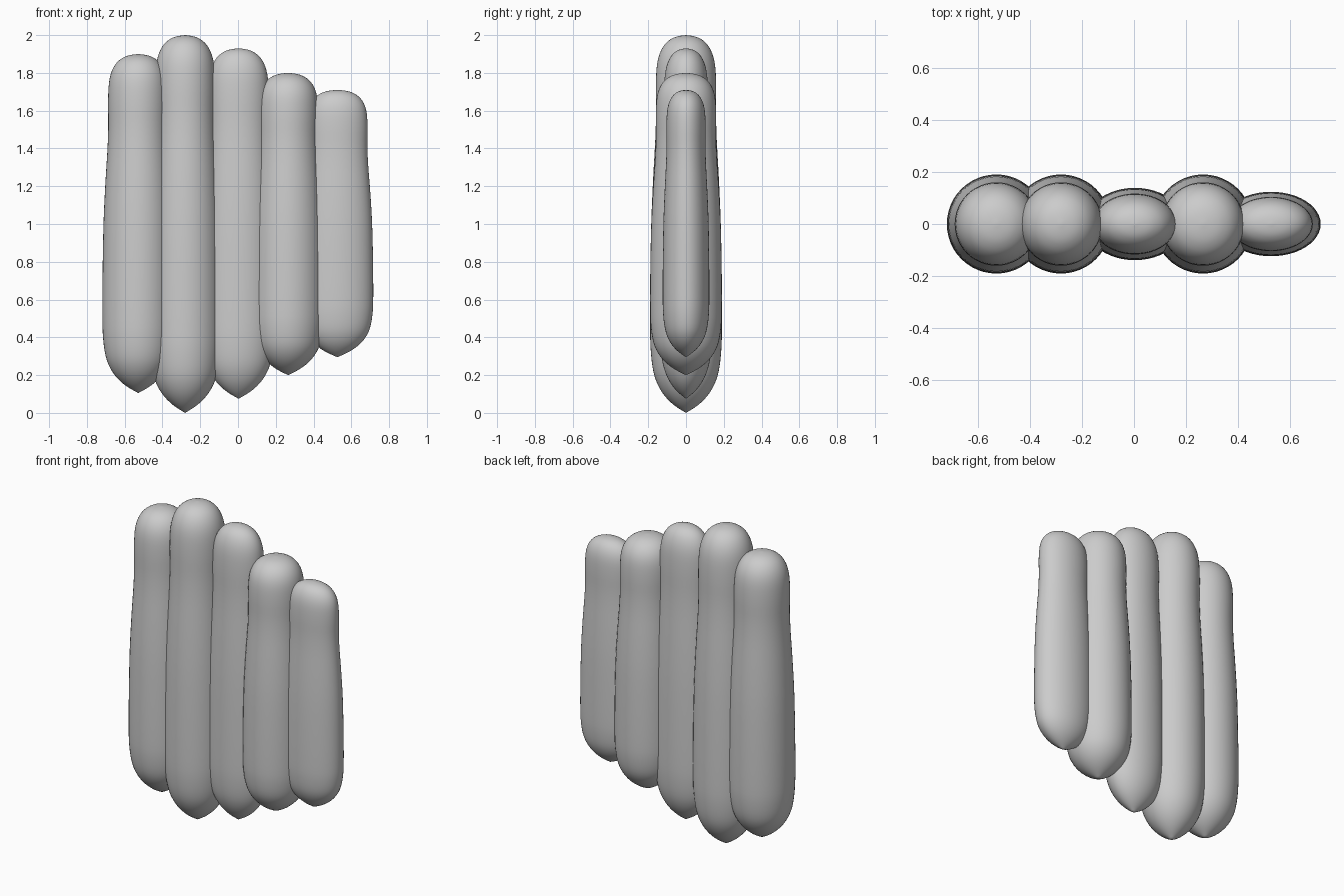
import bpy, bmesh, math

if "Cube" in bpy.data.objects:
    bpy.data.objects.remove(bpy.data.objects["Cube"])

# Shared finger profile: (fraction of height, radius)
PROFILE = [(0, 0), (.02, .062), (.045, .113), (.075, .150), (.11, .173), (.16, .186),
           (.22, .190), (.35, .189), (.5, .184), (.62, .174), (.72, .163), (.79, .159),
           (.86, .160), (.915, .155), (.95, .140), (.975, .113), (.99, .078),
           (.997, .042), (1, 0)]
SEGMENTS = 48


def smooth_profile(pts, steps=3):
    """Catmull-Rom refinement of the profile."""
    out = []
    for i in range(len(pts) - 1):
        p0, p1 = pts[max(i - 1, 0)], pts[i]
        p2, p3 = pts[i + 1], pts[min(i + 2, len(pts) - 1)]
        for s in range(steps):
            u = s / steps
            out.append(tuple(
                .5 * (2 * b + (c - a) * u + (2 * a - 5 * b + 4 * c - d) * u ** 2
                      + (3 * b - a - 3 * c + d) * u ** 3)
                for a, b, c, d in zip(p0, p1, p2, p3)))
    return out + [pts[-1]]


def make_finger(name, x, bottom, top, depth):
    """Revolve the profile into a finger, flattened front to back by depth."""
    bm = bmesh.new()
    rings = smooth_profile(PROFILE)
    h = top - bottom
    low = bm.verts.new((0, 0, bottom))
    high = bm.verts.new((0, 0, top))
    loops = []
    for t, r in rings[1:-1]:
        loops.append([bm.verts.new((r * math.cos(a), r * depth * math.sin(a), bottom + h * t))
                      for a in (2 * math.pi * k / SEGMENTS for k in range(SEGMENTS))])
    for k in range(SEGMENTS):
        n = (k + 1) % SEGMENTS
        bm.faces.new((low, loops[0][n], loops[0][k]))
        bm.faces.new((high, loops[-1][k], loops[-1][n]))
        for a, b in zip(loops, loops[1:]):
            bm.faces.new((a[k], a[n], b[n], b[k]))
    for f in bm.faces:
        f.smooth = True
    mesh = bpy.data.meshes.new(name)
    bm.to_mesh(mesh)
    bm.free()
    ob = bpy.data.objects.new(name, mesh)
    ob.location.x = x
    bpy.context.collection.objects.link(ob)


# Five overlapping fingers, left to right: x, bottom, top, depth ratio
FINGERS = [(-.528, .105, 1.90, 1), (-.28, 0, 2, 1), (.003, .075, 1.93, .73),
           (.265, .20, 1.80, 1), (.526, .295, 1.71, .65)]
for i, spec in enumerate(FINGERS, 1):
    make_finger(f"finger_{i}", *spec)
